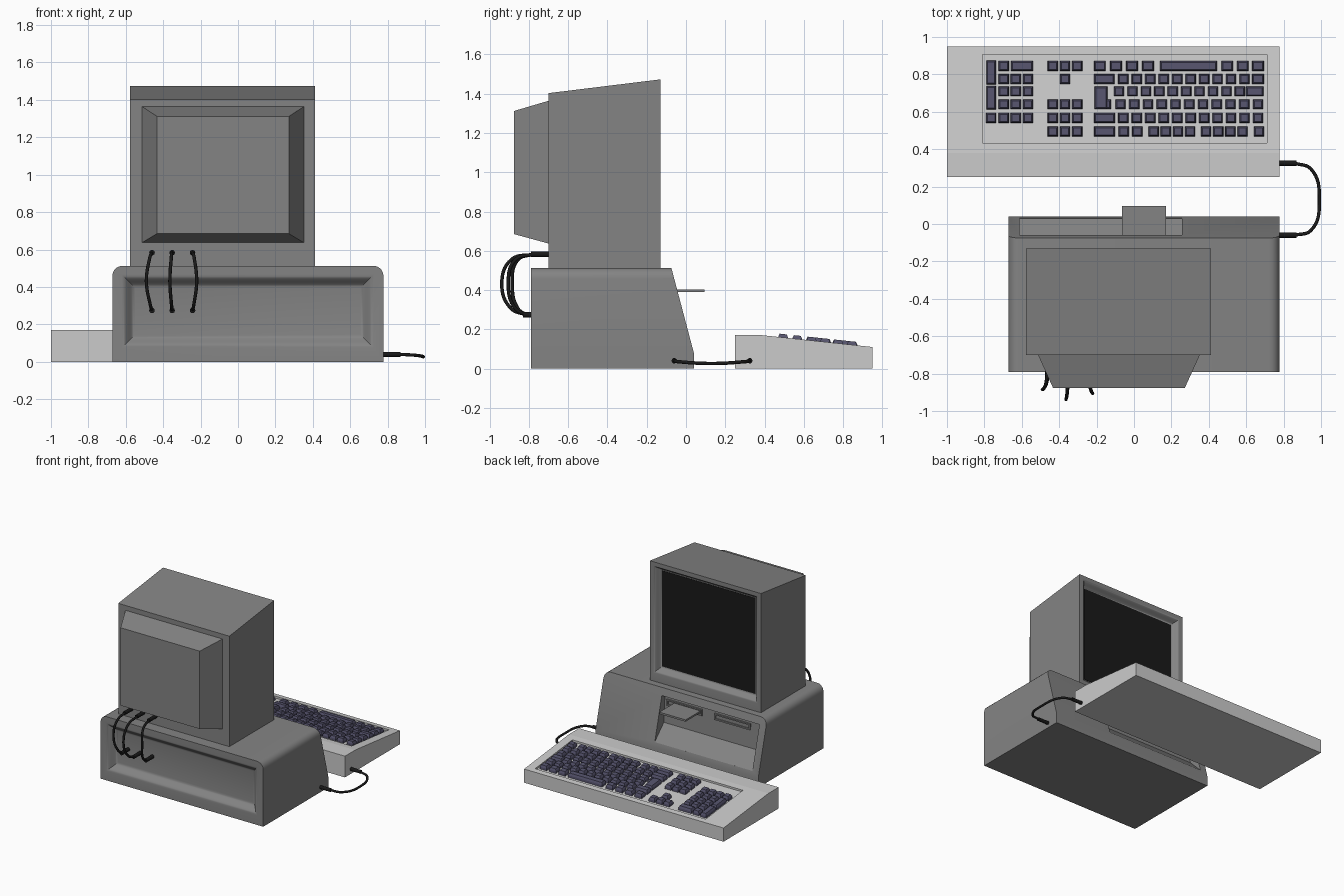
import bpy, bmesh, math
from mathutils import Vector

if "Cube" in bpy.data.objects:
    bpy.data.objects.remove(bpy.data.objects["Cube"])


def material(name, r, g, b):
    m = bpy.data.materials.new(name)
    m.diffuse_color = (r, g, b, 1)
    m.use_nodes = True
    m.node_tree.nodes["Principled BSDF"].inputs["Base Color"].default_value = m.diffuse_color
    return m


CASE = material("case_grey", .23, .23, .23)
LIGHT = material("keyboard_grey", .55, .55, .55)
KEY = material("key_slate", .09, .085, .15)
BLACK = material("black", .01, .01, .01)


def add_loft(bm, loops):
    """Skin a stack of equal-length loops and cap both ends."""
    rings = [[bm.verts.new(p) for p in loop] for loop in loops]
    n = len(rings[0])
    for a, b in zip(rings, rings[1:]):
        for i in range(n):
            j = (i + 1) % n
            bm.faces.new((a[i], a[j], b[j], b[i]))
    bm.faces.new(rings[0])
    bm.faces.new(rings[-1])


def finish(name, bm, mat):
    bmesh.ops.recalc_face_normals(bm, faces=bm.faces)
    me = bpy.data.meshes.new(name)
    bm.to_mesh(me)
    bm.free()
    me.materials.append(mat)
    ob = bpy.data.objects.new(name, me)
    bpy.context.collection.objects.link(ob)
    return ob


def loft(name, loops, mat=CASE):
    bm = bmesh.new()
    add_loft(bm, loops)
    return finish(name, bm, mat)


def activate(ob):
    bpy.ops.object.select_all(action='DESELECT')
    ob.select_set(True)
    bpy.context.view_layer.objects.active = ob


def smooth(ob, deg=30):
    activate(ob)
    bpy.ops.object.shade_smooth_by_angle(angle=math.radians(deg))


def cut(ob, cutter):
    cutter.hide_render = True
    mod = ob.modifiers.new("cut", 'BOOLEAN')
    mod.operation, mod.object = 'DIFFERENCE', cutter
    activate(ob)
    bpy.ops.object.modifier_apply(modifier=mod.name)
    bpy.data.objects.remove(cutter)


def rect(x0, x1, z0, z1, y):
    """Upright rectangle; y is a number or a function of z."""
    f = y if callable(y) else (lambda z: y)
    return [(x0, f(z0), z0), (x1, f(z0), z0), (x1, f(z1), z1), (x0, f(z1), z1)]


def extrude_x(name, side, x0, x1, mat=CASE):
    return loft(name, [[(x, y, z) for y, z in side] for x in (x0, x1)], mat)


def dish(x0, x1, z0, z1, y, d, inset, depth):
    """Cutter for a soft S-curved recess, sinking along d (+1/-1)."""
    loops = [rect(x0, x1, z0, z1, y - d * .05)]
    for i in range(9):
        s = inset * i / 8
        sink = depth * (1 - math.cos(math.pi * i / 8)) / 2
        loops.append(rect(x0 + s, x1 - s, z0 + s, z1 - s, y + d * sink))
    return loft("recess_cutter", loops)


# System unit: rounded top corners, sloping drive side
def slope(z):
    return .04 - .2644 * max(z - .08, 0)


R, LEFT, RIGHT, TOP = .055, -.672, .778, .513
section = [(LEFT, .08), (LEFT, 0), (RIGHT, 0), (RIGHT, .08)]
for cx, start in ((RIGHT - R, 0), (LEFT + R, 90)):
    for i in range(6):
        a = math.radians(start + i * 18)
        section.append((cx + R * math.cos(a), TOP - R + R * math.sin(a)))
bm = bmesh.new()
back = [bm.verts.new((x, -.79, z)) for x, z in section]
front = [bm.verts.new((x, slope(z), z)) for x, z in section]
for i in range(len(section)):
    j = (i + 1) % len(section)
    bm.faces.new((back[i], back[j], front[j], front[i]))
bm.faces.new(back)
bm.faces.new(front[:4])
bm.faces.new([front[0]] + front[3:])
base = finish("system_unit", bm, CASE)
cut(base, dish(-.62, .725, .075, .465, -.79, 1, .07, .05))
cut(base, extrude_x("drive_cutter", [(.10, .115), (.0307, .115), (-.085, .23),
                                     (-.10, .455), (.10, .455)], -.613, .257))
smooth(base)

# Disk drive slots and the disk sticking out of one
for name, x0, x1 in (("drive_slot_a", -.08, .235), ("drive_slot_b", -.51, -.19)):
    loft(name, [rect(x0, x1, .37, .42, -.11),
                rect(x0, x1, .37, .42, -.085),
                rect(x0 + .012, x1 - .012, .382, .41, -.085),
                rect(x0 + .012, x1 - .012, .382, .41, -.094)])
loft("disk", [rect(-.063, .171, .389, .404, y) for y in (-.12, .095)])

# Monitor housing, tapered tube cover and screen
housing = extrude_x("monitor_housing", [(-.70, .51), (-.13, .51), (-.13, 1.473), (-.70, 1.403)],
                    -.577, .413)
cut(housing, dish(-.545, .38, .58, 1.445, -.13, -1, .045, .045))
smooth(housing)
loft("monitor_back", [rect(-.513, .352, .637, 1.364, -.695),
                      rect(-.513, .352, .637, 1.364, -.70),
                      rect(-.433, .272, .685, 1.312, -.876)])
loft("screen", [rect(-.498, .333, .627, 1.398, y) for y in (-.18, -.172)], BLACK)

# Keyboard case with a shallow key well
board = extrude_x("keyboard_case", [(.25, 0), (.95, 0), (.95, .11), (.38, .171), (.25, .171)],
                  -1, .778, LIGHT)


def deck(y):
    return .171 - .107 * (y - .38)


def slab(x0, x1, y0, y1, h):
    return [(x, y, deck(y) + h) for x, y in ((x0, y0), (x1, y0), (x1, y1), (x0, y1))]


cut(board, loft("well_cutter", [slab(-.81, .71, .432, .907, h) for h in (-.015, .06)], LIGHT))

# Keys: tapered caps following the sloping deck
keys = bmesh.new()


def key(x, y, w=.055, h=.052):
    w, h = w / 2, h / 2
    add_loft(keys, [slab(x - w + s, x + w - s, y - h + s, y + h - s, z)
                    for s, z in ((0, -.016), (.001, .002), (.008, .018))])


def run(y, x0, x1, n, w=.055):
    for i in range(n):
        key(x0 + (x1 - x0) * i / max(n - 1, 1), y, w)


ROWS = [.85, .78, .714, .645, .572, .5]
for y in ROWS[1:5]:                                   # number pad
    run(y, -.70, -.57, 3)
key(-.70, ROWS[0])
key(-.602, ROWS[0], .117)
key(-.767, .815, .052, .128)
key(-.767, .68, .052, .128)
key(-.767, ROWS[4])
for y in (ROWS[0], ROWS[3], ROWS[4], ROWS[5]):        # cursor block
    run(y, -.437, -.307, 3)
key(-.372, ROWS[1])
run(ROWS[0], -.185, .072, 4, .062)                    # space bar row
key(.288, ROWS[0], .305)
run(ROWS[0], .495, .66, 3, .062)
key(-.163, ROWS[1], .11)
run(ROWS[1], -.06, .588, 10)
key(.66, ROWS[1], .062)
key(-.18, .68, .07, .122)                             # tall return key
key(-.14, ROWS[3], .03)
run(ROWS[2], -.083, .563, 10)
key(.643, ROWS[2], .095)
run(ROWS[3], -.075, .66, 11)
key(-.16, ROWS[4], .112)
run(ROWS[4], -.06, .66, 11)
key(-.16, ROWS[5], .112)
run(ROWS[5], -.058, .015, 2)
run(ROWS[5], .102, .297, 4)
run(ROWS[5], .382, .577, 4)
key(.665, ROWS[5])
finish("keys", keys, KEY).location = (.003, -.005, 0)


# Cables and plugs
def tube(name, pts, radius):
    cu = bpy.data.curves.new(name, 'CURVE')
    cu.dimensions = '3D'
    cu.bevel_depth, cu.bevel_resolution = radius, 3
    cu.use_fill_caps = True
    cu.resolution_u = 8
    sp = cu.splines.new('BEZIER')
    sp.bezier_points.add(len(pts) - 1)
    for bp, p in zip(sp.bezier_points, pts):
        bp.co = Vector(p)
        bp.handle_left_type = bp.handle_right_type = 'AUTO'
    cu.materials.append(BLACK)
    ob = bpy.data.objects.new(name, cu)
    bpy.context.collection.objects.link(ob)


for n, (x, bow, sway) in enumerate(((-.46, -.885, -.03), (-.352, -.938, -.012), (-.243, -.905, .022)), 1):
    mid = (bow + .8) * .65 - .8
    tube(f"rear_cable_{n}", [(x, -.775, .583), (x + sway * .4, mid, .555), (x + sway, bow, .43),
                             (x + sway * .3, mid, .305), (x, -.815, .274)], .009)
    tube(f"monitor_plug_{n}", [(x, -.69, .583), (x, -.79, .583)], .015)
    tube(f"unit_plug_{n}", [(x, -.735, .274), (x, -.83, .274)], .015)
tube("keyboard_cable", [(.86, .325, .04), (.945, .295, .035), (.991, .13, .026),
                        (.945, -.035, .035), (.86, -.06, .04)], .009)
for name, y in (("keyboard_plug", .325), ("keyboard_socket_plug", -.06)):
    tube(name, [(.765, y, .04), (.87, y, .04)], .014)
